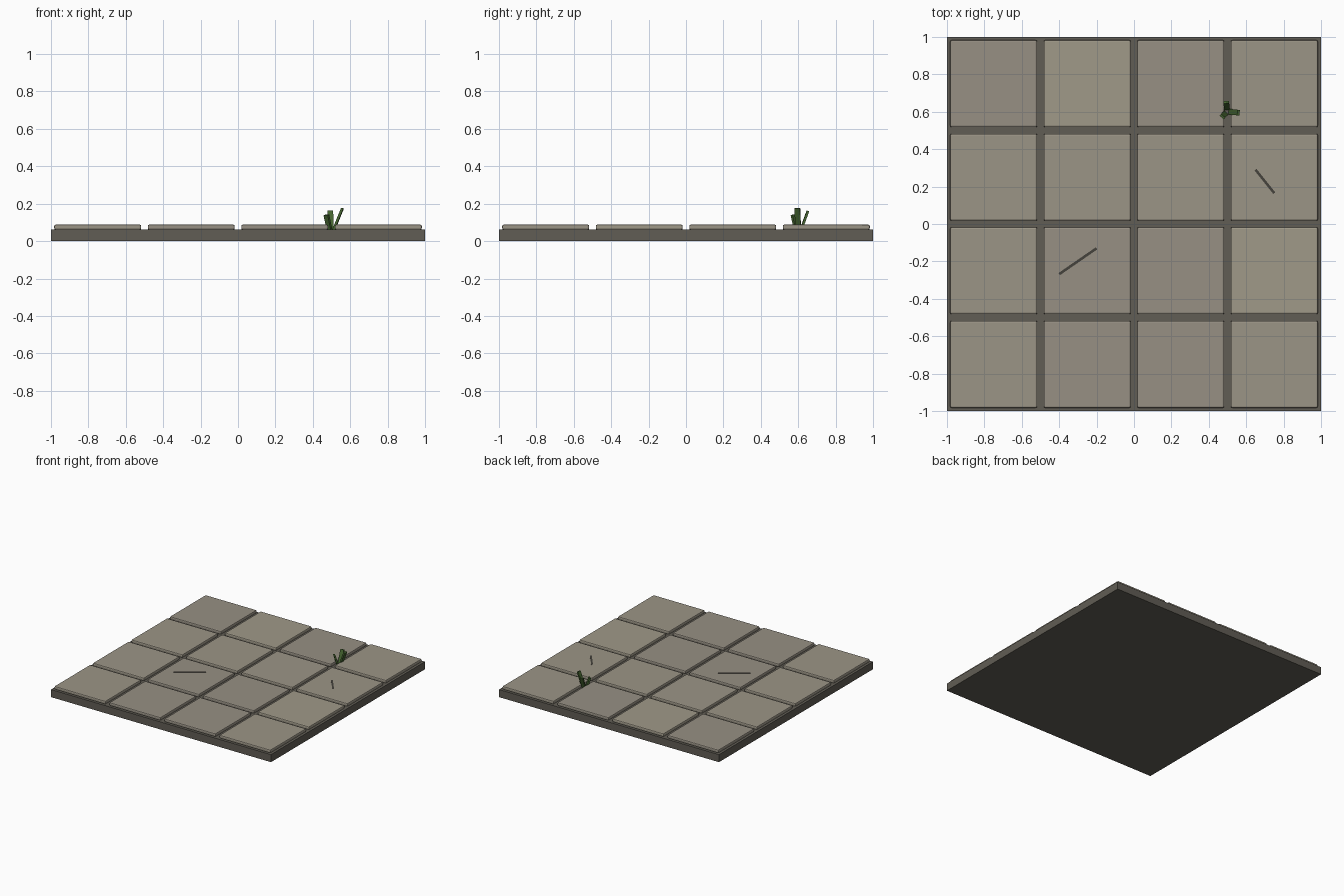
import bpy, bmesh, math, random
from mathutils import Matrix, Vector

if "Cube" in bpy.data.objects:
    bpy.data.objects.remove(bpy.data.objects["Cube"])

random.seed(4)

def material(name, rgb):
    m = bpy.data.materials.new(name)
    m.diffuse_color = (*rgb, 1)
    m.use_nodes = True
    m.node_tree.nodes["Principled BSDF"].inputs["Base Color"].default_value = m.diffuse_color
    return m

grout = material("grout", (0.12, 0.11, 0.09))
stones = [material("stone_%d" % i, c) for i, c in enumerate(
    [(0.33, 0.30, 0.24), (0.31, 0.28, 0.23), (0.35, 0.32, 0.25)])]
crack_mat = material("crack_dark", (0.06, 0.055, 0.045))
green = material("grass_green", (0.06, 0.13, 0.03))

def box(name, size, matrix, mat, bevel=0, jitter=0):
    bm = bmesh.new()
    bmesh.ops.create_cube(bm, size=1, matrix=Matrix.Diagonal((*size, 1)))
    if bevel:
        bmesh.ops.bevel(bm, geom=bm.edges[:], offset=bevel, segments=2,
                        profile=0.5, affect='EDGES')
    # slight unevenness of the worn top
    if jitter:
        for v in bm.verts:
            if v.co.z > size[2] / 2 - 1e-4:
                v.co.z += random.uniform(-jitter, jitter)
    bm.transform(matrix)
    me = bpy.data.meshes.new(name)
    bm.to_mesh(me)
    bm.free()
    me.materials.append(mat)
    ob = bpy.data.objects.new(name, me)
    bpy.context.collection.objects.link(ob)
    return ob

# base slab
box("base_slab", (2, 2, 0.062), Matrix.Translation((0, 0, 0.031)), grout)

# 4 x 4 paving tiles
for i in range(4):
    for j in range(4):
        loc = (-0.75 + 0.5 * i, -0.75 + 0.5 * j, 0.0745)
        box("paving_tile", (0.465, 0.465, 0.027), Matrix.Translation(loc),
            random.choice(stones), bevel=0.008, jitter=0.0006)

# surface cracks
for a, b in [((-0.40, -0.268), (-0.20, -0.13)), ((0.65, 0.29), (0.75, 0.165))]:
    a, b = Vector(a), Vector(b)
    mid, d = (a + b) / 2, b - a
    m = Matrix.Translation((mid.x, mid.y, 0.087)) @ Matrix.Rotation(math.atan2(d.y, d.x), 4, 'Z')
    box("surface_crack", (d.length, 0.014, 0.005), m, crack_mat)

# grass tuft: base x, y, heading, tilt, length
for x, y, heading, tilt, length in [(0.512, 0.60, -6, 22, 0.125),
                                    (0.496, 0.615, 94, 20, 0.108),
                                    (0.489, 0.592, 228, 17, 0.083)]:
    m = (Matrix.Translation((x, y, 0.06)) @ Matrix.Rotation(math.radians(heading), 4, 'Z')
         @ Matrix.Rotation(math.radians(tilt), 4, 'Y') @ Matrix.Translation((0, 0, length / 2)))
    box("grass_blade", (0.013, 0.03, length), m, green)
